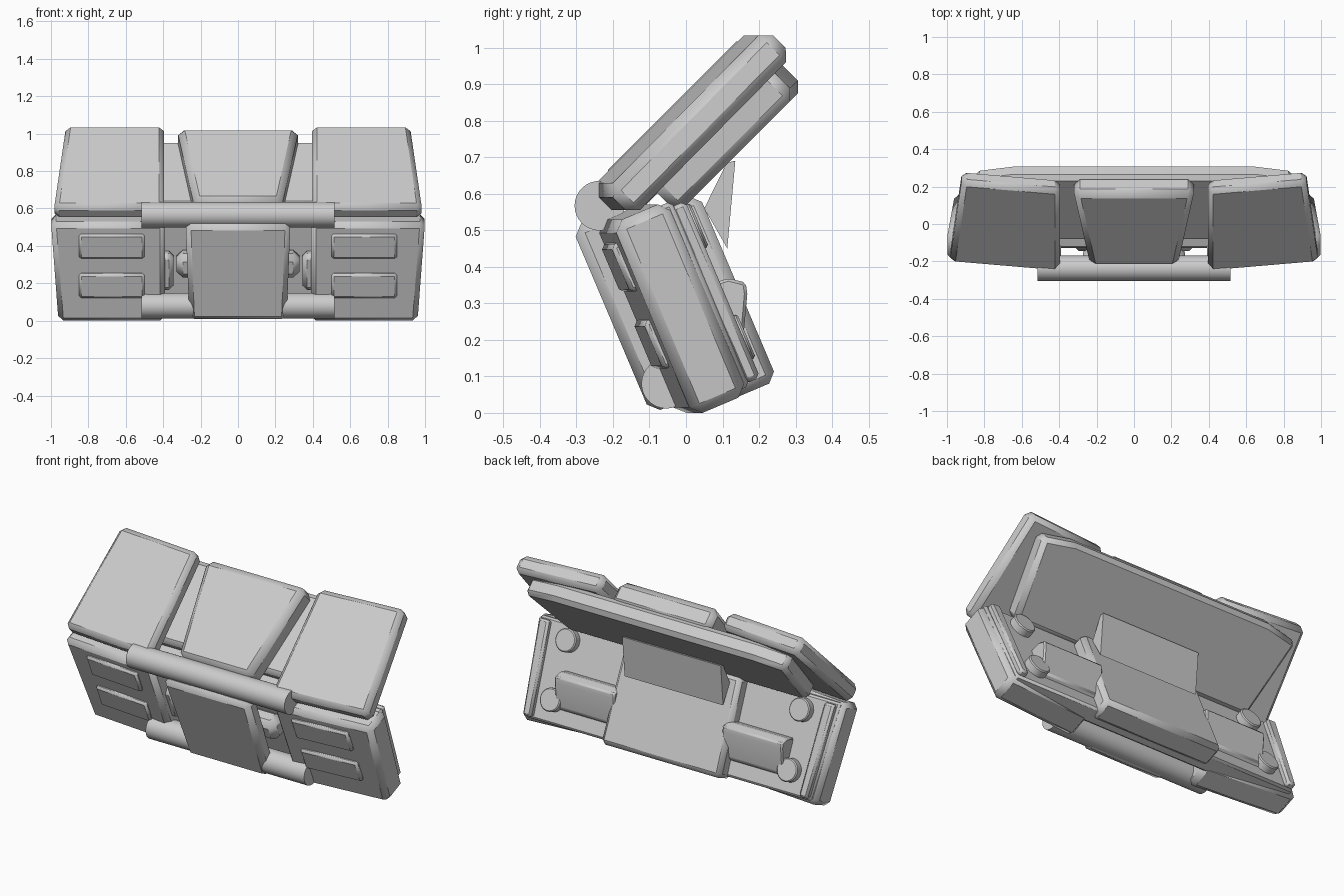
import bpy, bmesh, math

cube = bpy.data.objects.get("Cube")
if cube:
    bpy.data.objects.remove(cube, do_unlink=True)

grey = bpy.data.materials.new("plain grey")
grey.use_nodes = True
COLOUR = (0.6, 0.6, 0.6, 1)
grey.diffuse_color = COLOUR
grey.node_tree.nodes["Principled BSDF"].inputs["Base Color"].default_value = COLOUR


# Frames turn (x, height along the panel, depth) into world space
def lower(x, u, n):
    return (x, -0.39 * u + 0.92 * n, 0.92 * u + 0.39 * n)


def upper(x, v, m):
    return (x, 0.707 * (v - m), 0.707 * (v + m))


def world(x, y, z):
    return (x, y, z)


def swept(frame):
    """Frame whose outer side is swept backward, for the wrapped side blocks."""
    def place(x, a, b):
        px, py, pz = frame(x, a, b)
        return (px, py + 0.085 * (x - 0.4), pz)
    return place


def solid(name, frame, outline, start, end, bevel=0.0, mirror=False, along_x=False):
    """Extrude an outline through depth, or along x."""
    bm = bmesh.new()
    rings = []
    for d in (start, end):
        points = [frame(d, a, b) if along_x else frame(a, b, d) for a, b in outline]
        rings.append([bm.verts.new(p) for p in points])
    bm.faces.new(rings[0])
    bm.faces.new(rings[1])
    count = len(outline)
    for i in range(count):
        j = (i + 1) % count
        bm.faces.new((rings[0][i], rings[0][j], rings[1][j], rings[1][i]))
    bmesh.ops.recalc_face_normals(bm, faces=bm.faces)
    mesh = bpy.data.meshes.new(name)
    bm.to_mesh(mesh)
    bm.free()
    mesh.materials.append(grey)
    obj = bpy.data.objects.new(name, mesh)
    bpy.context.collection.objects.link(obj)
    if mirror:
        obj.modifiers.new("Mirror", 'MIRROR').use_mirror_merge = False
    if bevel:
        mod = obj.modifiers.new("Bevel", 'BEVEL')
        mod.width = bevel
        mod.segments = 1
        mod.limit_method = 'ANGLE'
    bpy.ops.object.select_all(action='DESELECT')
    obj.select_set(True)
    bpy.context.view_layer.objects.active = obj
    bpy.ops.object.shade_smooth_by_angle(angle=math.radians(32))


def circle(a, b, r, sides=32):
    return [(a + r * math.cos(t * math.tau / sides), b + r * math.sin(t * math.tau / sides))
            for t in range(sides)]


def trapezoid(bottom, top, low, high):
    return [(-bottom, low), (bottom, low), (top, high), (-top, high)]


def box(x0, x1, low, high):
    return [(x0, low), (x1, low), (x1, high), (x0, high)]


# Lower side blocks with raised pockets
solid("lower_side_block", swept(lower),
      [(0.39, 0), (0.96, 0), (1.0, 0.575), (0.39, 0.575)], -0.028, 0.135, 0.028, True)
for label, low in (("bottom", 0.147), ("top", 0.375)):
    solid(label + "_pocket", swept(lower), box(0.5, 0.85, low, low + 0.142),
          -0.046, 0.05, 0.012, True)

# Layered back of the lower half
solid("lower_back_plate", lower, trapezoid(0.93, 0.975, 0, 0.55), 0.09, 0.19, 0.012)
solid("back_side_rim", lower, [(0.87, 0.01), (0.925, 0.01), (0.96, 0.535), (0.895, 0.535)],
      0.18, 0.225, 0.012, True)
solid("back_center_box", lower, trapezoid(0.39, 0.38, -0.015, 0.54), 0.125, 0.266, 0.025)
solid("back_flap", world, [(0.112, 0.685), (0.135, 0.69), (0.113, 0.45), (0.05, 0.56)],
      -0.32, 0.32, along_x=True)
solid("back_fin", lower,
      [(0.08, 0.17), (0.10, 0.21), (0.235, 0.282), (0.265, 0.29), (0.295, 0.25), (0.30, 0.17)],
      0.35, 0.74, 0.008, True, along_x=True)
for label, x, u in (("upper", 0.76, 0.46), ("lower", 0.77, 0.13)):
    solid(label + "_back_peg", lower, circle(x, u, 0.065), 0.17, 0.235, 0.006, True)

# Front centre plate, its connectors and the two cross bars
solid("front_center_plate", lower, trapezoid(0.26, 0.28, 0.035, 0.59), -0.09, 0.01, 0.028)
solid("center_connector", lower, box(-0.33, 0.33, 0.24, 0.38), -0.01, 0.11, 0.035)
solid("side_connector", lower, box(0.345, 0.42, 0.16, 0.37), 0.02, 0.11, 0.025, True)
for label, y, z in (("upper", -0.237, 0.567), ("lower", -0.054, 0.08)):
    solid(label + "_cross_bar", world, circle(y, z, 0.068), -0.515, 0.515, along_x=True)

# Upper leaning panels
solid("upper_side_block", swept(upper),
      [(0.395, 0.242), (0.985, 0.242), (0.92, 0.87), (0.395, 0.87)], 0.62, 0.515, 0.028, True)
solid("upper_center_panel", upper, trapezoid(0.235, 0.325, 0.285, 0.85), 0.622, 0.48, 0.035)
solid("upper_back_slab", upper,
      [(-0.78, 0.37), (0.78, 0.37), (0.85, 0.825), (0.65, 0.86), (-0.65, 0.86), (-0.85, 0.825)],
      0.51, 0.402, 0.025)
